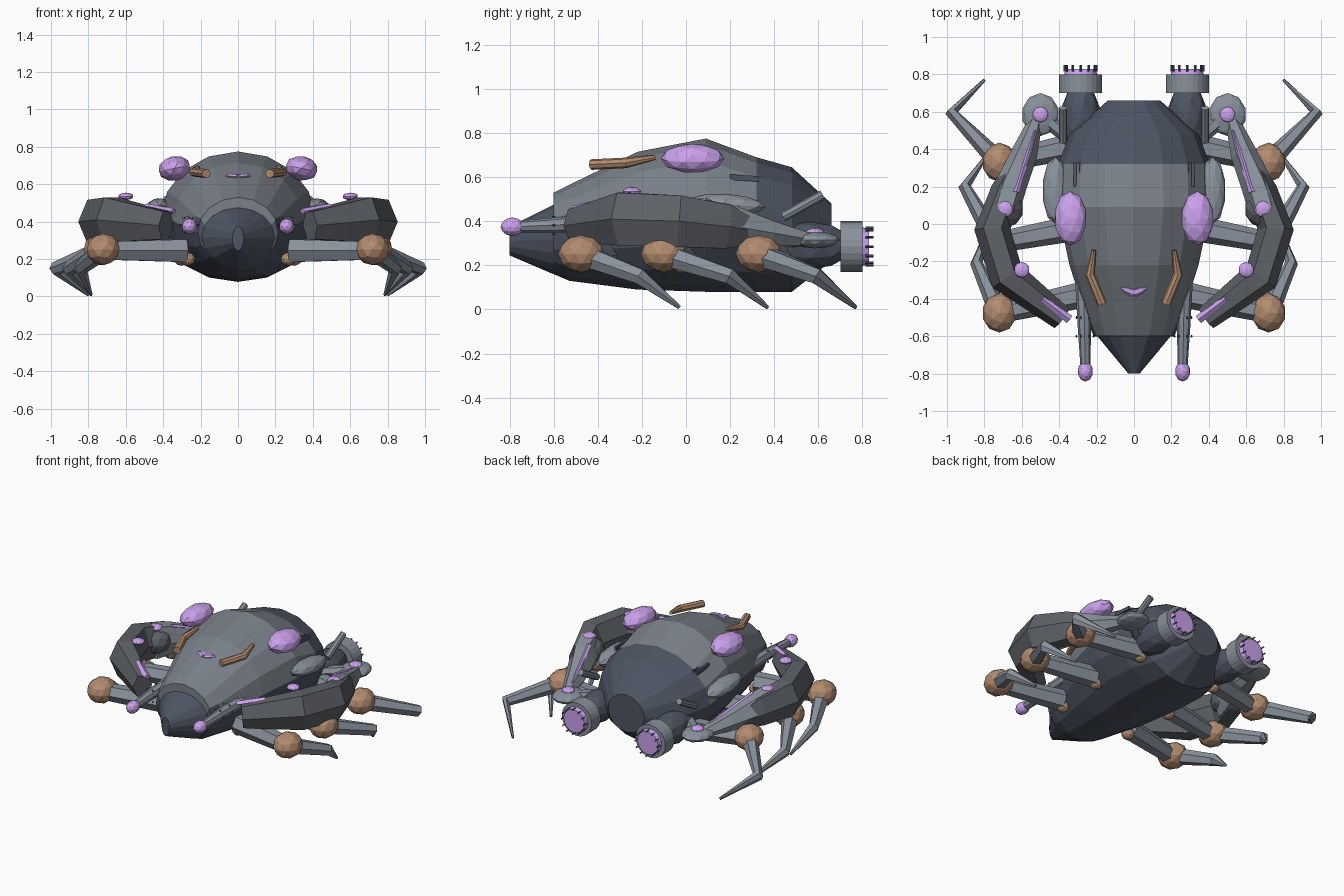
import bpy, bmesh, math
from mathutils import Vector


def material(name, rgb):
    m = bpy.data.materials.new(name)
    m.diffuse_color = (*rgb, 1)
    return m


DARK = material("dark_armour", (0.075, 0.09, 0.125))
ARM = material("arm_armour", (0.11, 0.12, 0.135))
GREY = material("grey_metal", (0.25, 0.285, 0.33))
SHELL = material("shell_grey", (0.19, 0.215, 0.245))
LILAC = material("lilac_glow", (0.6, 0.36, 0.85))
COPPER = material("copper", (0.45, 0.26, 0.16))


def finish(name, bm, *mats):
    bmesh.ops.recalc_face_normals(bm, faces=bm.faces)
    me = bpy.data.meshes.new(name)
    bm.to_mesh(me)
    bm.free()
    for m in mats:
        me.materials.append(m)
    ob = bpy.data.objects.new(name, me)
    bpy.context.collection.objects.link(ob)
    return ob


def bridge(bm, rings):
    for a, b in zip(rings, rings[1:]):
        for i in range(len(a)):
            j = (i + 1) % len(a)
            bm.faces.new((a[i], a[j], b[j], b[i]))
    bm.faces.new(rings[0])
    bm.faces.new(rings[-1])


def tube(name, pts, mat, n=6, phase=0.0):
    """Tapered tube through (x, y, z, side radius, upright radius) points."""
    bm = bmesh.new()
    P = [Vector(p[:3]) for p in pts]
    rings = []
    for k, p in enumerate(pts):
        t = (P[min(k + 1, len(P) - 1)] - P[max(k - 1, 0)]).normalized()
        side = t.cross(Vector((0, 0, 1))).normalized()
        up = side.cross(t)
        ring = []
        for i in range(n):
            a = phase + math.tau * i / n
            ring.append(bm.verts.new(P[k] + side * p[3] * math.cos(a) + up * p[4] * math.sin(a)))
        rings.append(ring)
    bridge(bm, rings)
    return finish(name, bm, mat)


def ball(name, loc, radii, mat, rot=(0, 0, 0)):
    bm = bmesh.new()
    bmesh.ops.create_icosphere(bm, subdivisions=2, radius=1)
    bmesh.ops.scale(bm, vec=radii, verts=bm.verts)
    ob = finish(name, bm, mat)
    ob.location, ob.rotation_euler = loc, rot
    return ob


# Body hull with a stepped lip behind the nose: (y, half width, bottom z, top z)
SECTIONS = [(-0.80, 0.03, 0.245, 0.375), (-0.601, 0.195, 0.16, 0.475), (-0.60, 0.215, 0.16, 0.53),
            (-0.53, 0.245, 0.13, 0.565), (-0.22, 0.345, 0.09, 0.715), (0.09, 0.41, 0.08, 0.775),
            (0.32, 0.405, 0.078, 0.69), (0.48, 0.345, 0.08, 0.645), (0.66, 0.14, 0.22, 0.48)]
bm = bmesh.new()
rings = []
for y, w, lo, hi in SECTIONS:
    rings.append([bm.verts.new((w * math.cos(a), y, (lo + hi) / 2 + (hi - lo) / 2 * math.sin(a)))
                  for a in (math.tau * i / 16 for i in range(16))])
bridge(bm, rings)
for f in bm.faces:
    c = f.calc_center_median()
    f.material_index = 1 if (-0.6005 < c.y < 0.33 and c.z > 0.42) else 0
finish("body", bm, DARK, SHELL)

for s, side in ((1, "right"), (-1, "left")):
    def q(*pts):
        return [(s * p[0], *p[1:]) for p in pts]

    def nm(part):
        return side + "_" + part

    # Forehead mark: two short slivers meeting in the middle
    tube(nm("forehead_mark"), q((0, -0.368, 0.64, 0.026, 0.014), (0.04, -0.352, 0.645, 0.02, 0.014),
                                (0.068, -0.342, 0.64, 0.004, 0.004)), LILAC)

    # Eyes, horns, side pods, vents and exhaust
    ball(nm("eye"), (s * 0.34, 0.03, 0.685), (0.088, 0.145, 0.066), LILAC, (0, s * 0.2, 0))
    tube(nm("horn"), q((0.215, -0.14, 0.69, 0.012, 0.012), (0.235, -0.27, 0.665, 0.026, 0.024),
                       (0.17, -0.43, 0.657, 0.026, 0.024)), COPPER, 8)
    ball(nm("side_pod"), (s * 0.42, 0.18, 0.475), (0.07, 0.18, 0.05), GREY, (-0.06, 0, 0))
    for k in range(2):
        x = 0.285 + 0.03 * k
        tube(nm("vent_%d" % k), q((x, 0.2, 0.60, 0.012, 0.018), (x, 0.33, 0.592, 0.012, 0.018)), DARK, 4, math.pi / 4)
    tube(nm("exhaust_pipe"), q((0.38, 0.44, 0.42, 0.022, 0.022), (0.38, 0.62, 0.52, 0.022, 0.022)), GREY, 8)

    # Front feeler with studs and a glowing tip
    tube(nm("feeler"), q((0.27, -0.3, 0.39, 0.045, 0.045), (0.265, -0.55, 0.385, 0.036, 0.036),
                         (0.26, -0.77, 0.375, 0.026, 0.026)), GREY, 8)
    ball(nm("feeler_tip"), (s * 0.26, -0.788, 0.375), (0.041, 0.054, 0.042), LILAC)
    for y in (-0.6, -0.5):
        for k in range(6):
            a = math.tau * k / 6
            ball(nm("feeler_stud"), (s * 0.262 + 0.045 * math.cos(a), y, 0.382 + 0.045 * math.sin(a)),
                 (0.005, 0.008, 0.005), DARK)

    # Thruster: nacelle, collar, glowing disc, teeth
    ball(nm("thruster_nacelle"), (s * 0.285, 0.56, 0.29), (0.108, 0.2, 0.108), DARK)
    tube(nm("thruster_collar"), q((0.285, 0.70, 0.285, 0.115, 0.115), (0.285, 0.80, 0.285, 0.115, 0.115)), GREY, 24)
    tube(nm("thruster_glow"), q((0.285, 0.79, 0.285, 0.09, 0.09), (0.285, 0.83, 0.285, 0.08, 0.08)), LILAC, 16)
    for k in range(12):
        a = math.tau * k / 12
        x, z = 0.285 + 0.085 * math.cos(a), 0.285 + 0.085 * math.sin(a)
        tube(nm("thruster_tooth"), q((x, 0.815, z, 0.006, 0.006), (x, 0.85, z, 0.006, 0.006)), DARK, 4)

    # Large arm: shoulder disc, armoured limb, joint lights and strips
    ball(nm("shoulder"), (s * 0.5, 0.585, 0.315), (0.1, 0.115, 0.038), GREY)
    tube(nm("shoulder_link"), q((0.3, 0.42, 0.31, 0.04, 0.035), (0.48, 0.57, 0.315, 0.04, 0.03)), GREY)
    tube(nm("upper_arm"), q((0.52, 0.57, 0.315, 0.035, 0.03), (0.585, 0.38, 0.345, 0.07, 0.065),
                            (0.66, 0.2, 0.375, 0.085, 0.11), (0.7, 0.07, 0.39, 0.085, 0.125)), GREY)
    ball(nm("elbow"), (s * 0.69, 0.08, 0.395), (0.1, 0.1, 0.085), ARM)
    tube(nm("forearm"), q((0.63, 0.34, 0.345, 0.035, 0.05), (0.685, 0.18, 0.375, 0.08, 0.115),
                          (0.757, -0.03, 0.4, 0.097, 0.135), (0.68, -0.28, 0.41, 0.097, 0.138),
                          (0.385, -0.505, 0.38, 0.065, 0.086)), ARM)
    for part, loc, r in (("shoulder_light", (0.5, 0.585, 0.35), 0.042), ("elbow_light", (0.69, 0.08, 0.485), 0.045),
                         ("wrist_light", (0.6, -0.245, 0.535), 0.042)):
        ball(nm(part), (s * loc[0], *loc[1:]), (r, r, 0.02), LILAC)
    tube(nm("upper_arm_strip"), q((0.53, 0.5, 0.355, 0.012, 0.012), (0.63, 0.17, 0.475, 0.018, 0.012)), LILAC, 4)
    tube(nm("forearm_strip"), q((0.49, -0.4, 0.485, 0.014, 0.012), (0.345, -0.51, 0.455, 0.024, 0.016)), LILAC, 4)

    # Three walking legs: hip, ball joint, knee and tip
    for name, hip, joint, knee, tip in (
            ("front", (0.28, -0.38), (0.72, -0.475), (0.842, -0.21), (0.785, -0.03)),
            ("middle", (0.31, -0.02), (0.735, -0.1), (0.905, 0.2), (0.785, 0.37)),
            ("rear", (0.31, 0.42), (0.72, 0.33), (0.975, 0.595), (0.8, 0.77))):
        ball(nm(name + "_hip"), (s * (hip[0] - 0.01), hip[1], 0.2), (0.042, 0.042, 0.036), COPPER)
        tube(nm(name + "_upper_leg"), q((*hip, 0.245, 0.07, 0.07), (*joint, 0.245, 0.055, 0.055)), GREY)
        ball(nm(name + "_joint"), (s * joint[0], joint[1], 0.252), (0.092, 0.105, 0.085), COPPER)
        tube(nm(name + "_lower_leg"), q((*joint, 0.25, 0.055, 0.055), (*knee, 0.15, 0.034, 0.04),
                                        (*tip, 0.009, 0.008, 0.009)), GREY)
